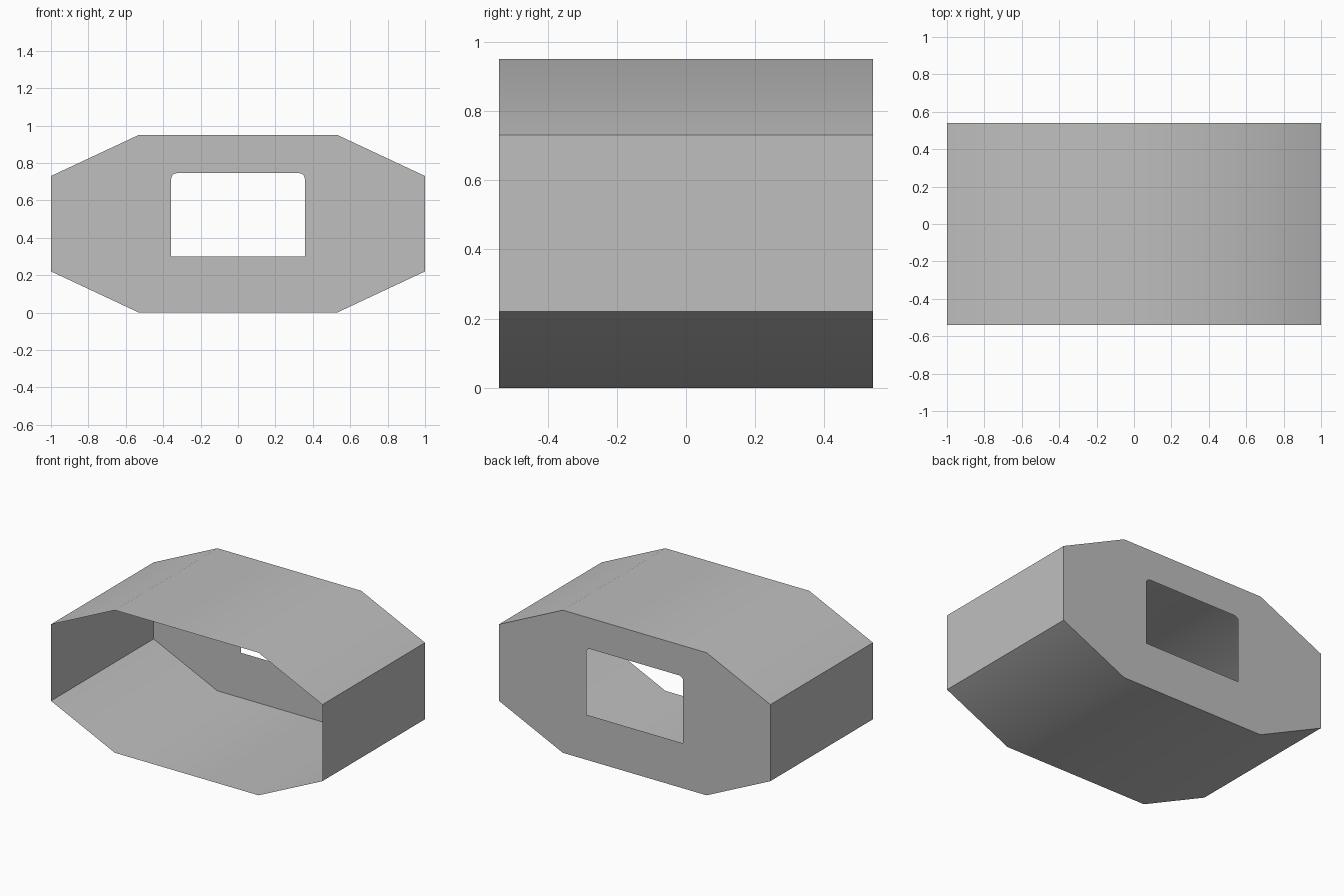
import bpy, bmesh
from math import radians, sin, cos, pi

if "Cube" in bpy.data.objects:
    bpy.data.objects.remove(bpy.data.objects["Cube"], do_unlink=True)

FRONT, BACK = -0.54, 0.54

# Plain grey material
grey = bpy.data.materials.new("plain_grey")
grey.use_nodes = True
colour = (0.52, 0.52, 0.52, 1)
grey.diffuse_color = colour
grey.node_tree.nodes["Principled BSDF"].inputs["Base Color"].default_value = colour


def finish(bm, name):
    mesh = bpy.data.meshes.new(name)
    bm.to_mesh(mesh)
    bm.free()
    mesh.materials.append(grey)
    mesh.shade_smooth()
    mesh.set_sharp_from_angle(angle=radians(30))
    obj = bpy.data.objects.new(name, mesh)
    bpy.context.scene.collection.objects.link(obj)
    return obj


def mirrored(half):
    """Close a right-hand outline (x, z) by mirroring it to the left."""
    return half + [(-x, z) for x, z in reversed(half)]


def ring(bm, outline, y):
    return [bm.verts.new((x, y, z)) for x, z in outline]


def pairs(items):
    return zip(items, items[1:] + items[:1])


# Outlines: eight-sided body and window with rounded upper corners
body = mirrored([(0.53, 0), (1, 0.22), (1, 0.73), (0.53, 0.95)])
W, LOW, HIGH, R = 0.357, 0.3, 0.745, 0.03
arc = [(W - R + R * cos(a), HIGH - R + R * sin(a))
       for a in (i * pi / 12 for i in range(7))]
window = mirrored([(W, LOW)] + arc)

# Outer sleeve, open at the front
bm = bmesh.new()
front, back = ring(bm, body, FRONT), ring(bm, body, BACK)
for (a, b), (c, d) in zip(pairs(front), pairs(back)):
    bm.faces.new((a, c, d, b))
finish(bm, "outer_sleeve")

# Back panel with the window opening
bm = bmesh.new()
edges = [bm.edges.new(p) for outline in (body, window)
         for p in pairs(ring(bm, outline, BACK))]
bmesh.ops.triangle_fill(bm, use_beauty=True, edges=edges, normal=(0, 1, 0))
bm.normal_update()
for face in bm.faces:
    if face.normal.y < 0:
        face.normal_flip()
bmesh.ops.dissolve_limit(bm, angle_limit=radians(1), verts=[], edges=bm.edges[:])
finish(bm, "back_panel")
